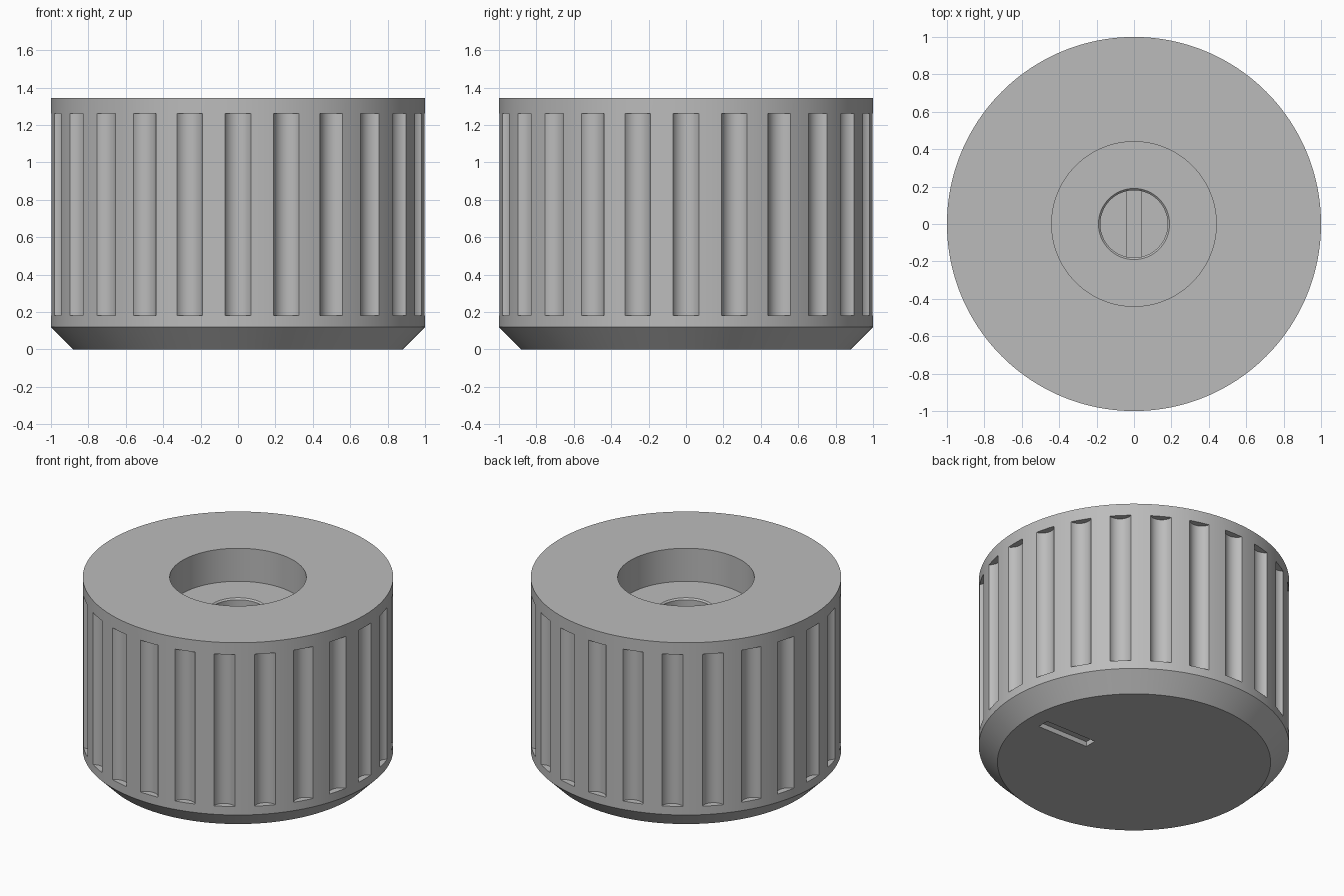
import bpy, bmesh, math
from mathutils import Matrix, Vector

cube = bpy.data.objects.get("Cube")
if cube:
    bpy.data.objects.remove(cube, do_unlink=True)

# One plain grey plastic for the whole knob
grey = bpy.data.materials.new("grey plastic")
grey.use_nodes = True
grey.diffuse_color = (0.5, 0.5, 0.5, 1)
grey.node_tree.nodes["Principled BSDF"].inputs["Base Color"].default_value = (0.5, 0.5, 0.5, 1)


def make_object(name, bm):
    bmesh.ops.recalc_face_normals(bm, faces=bm.faces)
    mesh = bpy.data.meshes.new(name)
    bm.to_mesh(mesh)
    bm.free()
    mesh.materials.append(grey)
    obj = bpy.data.objects.new(name, mesh)
    bpy.context.collection.objects.link(obj)
    return obj


def add_box(bm, center, size):
    matrix = Matrix.Translation(center) @ Matrix.Diagonal((*size, 1))
    bmesh.ops.create_cube(bm, size=1, matrix=matrix)


def activate(obj):
    bpy.ops.object.select_all(action="DESELECT")
    obj.select_set(True)
    bpy.context.view_layer.objects.active = obj


# Knob body: turned profile with chamfered face, recess and shaft bore
height, recess_z, bore_z = 1.345, 1.11, 0.45
profile = [(0, 0), (0.88, 0), (1, 0.12), (1, height), (0.44, height),
           (0.44, recess_z), (0.19, recess_z), (0.18, recess_z - 0.01),
           (0.18, bore_z), (0, bore_z)]
bm = bmesh.new()
verts = [bm.verts.new((r, 0, z)) for r, z in profile]
edges = [bm.edges.new(pair) for pair in zip(verts, verts[1:])]
bmesh.ops.spin(bm, geom=verts + edges, cent=(0, 0, 0), axis=(0, 0, 1),
               angle=math.tau, steps=192)
bmesh.ops.remove_doubles(bm, verts=bm.verts, dist=0.0001)
body = make_object("knob_body", bm)

# Cutters: grip flutes around the side and the pointer slot underneath
GROOVES, low, high = 24, 0.18, 1.26
bm = bmesh.new()
for i in range(GROOVES):
    turn = Matrix.Rotation(math.tau * i / GROOVES, 4, "Z")
    place = turn @ Matrix.Translation((1.033, 0, (low + high) / 2))
    bmesh.ops.create_cone(bm, cap_ends=True, segments=40, radius1=0.078,
                          radius2=0.078, depth=high - low, matrix=place)
add_box(bm, Vector((0.565, 0, 0)), (0.4, 0.085, 0.07))
cutter = make_object("groove_cutter", bm)
cutter.hide_render = True

cut = body.modifiers.new("grooves", "BOOLEAN")
cut.operation = "DIFFERENCE"
cut.solver = "EXACT"
cut.object = cutter
activate(body)
bpy.ops.object.modifier_apply(modifier=cut.name)
bpy.data.objects.remove(cutter, do_unlink=True)
bpy.ops.object.shade_smooth_by_angle(angle=math.radians(30))

# Key bar standing across the bore
bm = bmesh.new()
bar_top = 0.85
add_box(bm, Vector((0, 0, (bar_top + bore_z) / 2)), (0.08, 0.362, bar_top - bore_z))
make_object("shaft_key", bm)
